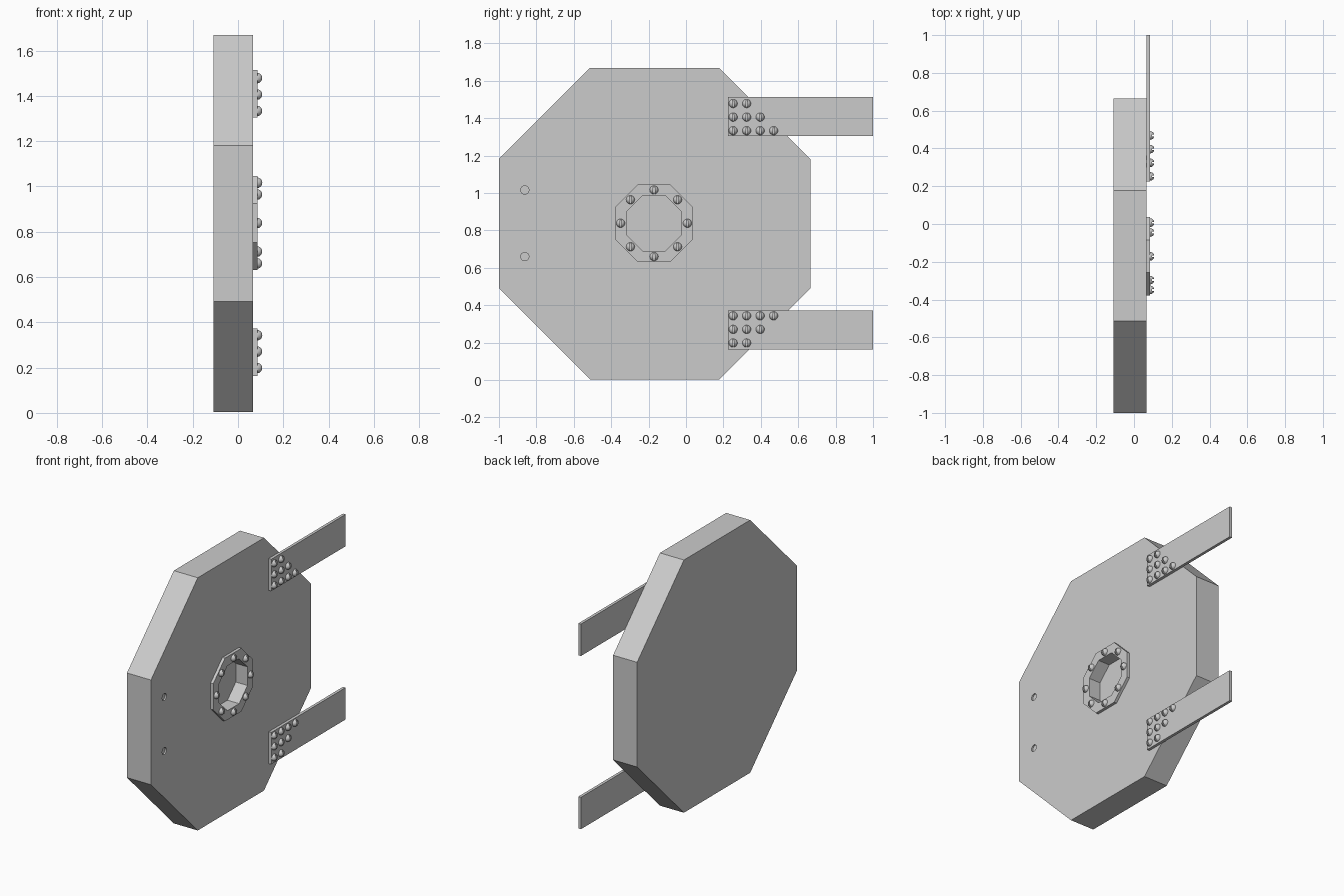
import bpy, bmesh, math
from mathutils import Vector

if "Cube" in bpy.data.objects:
    bpy.data.objects.remove(bpy.data.objects["Cube"])

CY, CZ = -0.168, 0.836          # centre of the octagonal body
FACE, FRONT = 0.066, 0.085      # body face, face of the bolted-on plates
R = 0.023                       # screw head radius


def add_object(name, bm):
    bmesh.ops.recalc_face_normals(bm, faces=bm.faces)
    mesh = bpy.data.meshes.new(name)
    bm.to_mesh(mesh)
    bm.free()
    ob = bpy.data.objects.new(name, mesh)
    bpy.context.collection.objects.link(ob)
    return ob


def ngon(apothem, n, y, z):
    r = apothem / math.cos(math.pi / n)
    return [(y + r * math.cos((i + .5) * math.tau / n),
             z + r * math.sin((i + .5) * math.tau / n)) for i in range(n)]


def prism(name, outline, x0, x1):
    bm = bmesh.new()
    a = [bm.verts.new((x0, y, z)) for y, z in outline]
    b = [bm.verts.new((x1, y, z)) for y, z in outline]
    bm.faces.new(a)
    bm.faces.new(b)
    for i in range(len(a)):
        j = (i + 1) % len(a)
        bm.faces.new((a[i], a[j], b[j], b[i]))
    return add_object(name, bm)


def cut(target, cutter):
    mod = target.modifiers.new("cut", 'BOOLEAN')
    mod.operation, mod.object, mod.solver = 'DIFFERENCE', cutter, 'EXACT'
    bpy.context.view_layer.objects.active = target
    bpy.ops.object.modifier_apply(modifier=mod.name)
    bpy.data.objects.remove(cutter)


# Thick octagonal body with a central recess and two shallow dimples
body = prism("octagon_body", ngon(0.833, 8, CY, CZ), -0.109, FACE)
cut(body, prism("recess_cutter", ngon(0.148, 8, CY - .003, CZ + .002), 0.0, 0.2))
for z in (0.66, 1.016):
    cut(body, prism("dimple_cutter", ngon(0.022, 20, -0.862, z), FACE - 0.01, 0.2))

# Octagonal collar around the recess
collar = prism("collar_ring", ngon(0.208, 8, CY - .003, CZ + .002), FACE, FRONT)
cut(collar, prism("collar_cutter", ngon(0.148, 8, CY - .003, CZ + .002), 0.0, 0.2))


# Slotted domed screw head: two half domes and a low slot floor
def dome_piece(bm, planes):
    part = bmesh.new()
    bmesh.ops.create_uvsphere(part, u_segments=16, v_segments=10, radius=R)
    for co, no in planes:
        geom = part.verts[:] + part.edges[:] + part.faces[:]
        bmesh.ops.bisect_plane(part, geom=geom, dist=1e-6, plane_co=co,
                               plane_no=no, clear_outer=True)
        rim = [e for e in part.edges if e.is_boundary]
        if rim:
            bmesh.ops.holes_fill(part, edges=rim, sides=0)
    bmesh.ops.recalc_face_normals(part, faces=part.faces)
    tmp = bpy.data.meshes.new("tmp")
    part.to_mesh(tmp)
    part.free()
    bm.from_mesh(tmp)
    bpy.data.meshes.remove(tmp)


W = 0.0045
base = (Vector((0, 0, 0)), Vector((-1, 0, 0)))
bm = bmesh.new()
for s in (-1, 1):
    dome_piece(bm, [base, (Vector((0, s * W, 0)), Vector((0, -s, 0)))])
dome_piece(bm, [base, (Vector((0, W, 0)), Vector((0, 1, 0))),
                (Vector((0, -W, 0)), Vector((0, -1, 0))),
                (Vector((0.010, 0, 0)), Vector((1, 0, 0)))])
screw = add_object("collar_screw", bm)
bpy.context.view_layer.objects.active = screw
screw.select_set(True)
bpy.ops.object.shade_smooth_by_angle(angle=math.radians(35))
screw_mesh = screw.data
bpy.data.objects.remove(screw)


def add_screw(name, y, z):
    ob = bpy.data.objects.new(name, screw_mesh)
    ob.location = (FRONT, y, z)
    bpy.context.collection.objects.link(ob)


for i in range(8):
    a = i * math.tau / 8
    add_screw("collar_screw", CY - .003 + .178 * math.cos(a), CZ + .002 + .178 * math.sin(a))

# Two hinge straps, mirrored top and bottom, with stepped rows of screws
for s, side in ((1, "upper"), (-1, "lower")):
    z0, z1 = CZ + .002 + s * 0.466, CZ + .002 + s * 0.676
    prism(side + "_strap", [(0.225, z0), (1, z0), (1, z1), (0.225, z1)], FACE, FRONT)
    for row, count in enumerate((4, 3, 2)):
        for k in range(count):
            add_screw(side + "_strap_screw", 0.252 + k * 0.0722,
                      CZ + .002 + s * (0.495 + row * 0.0725))
